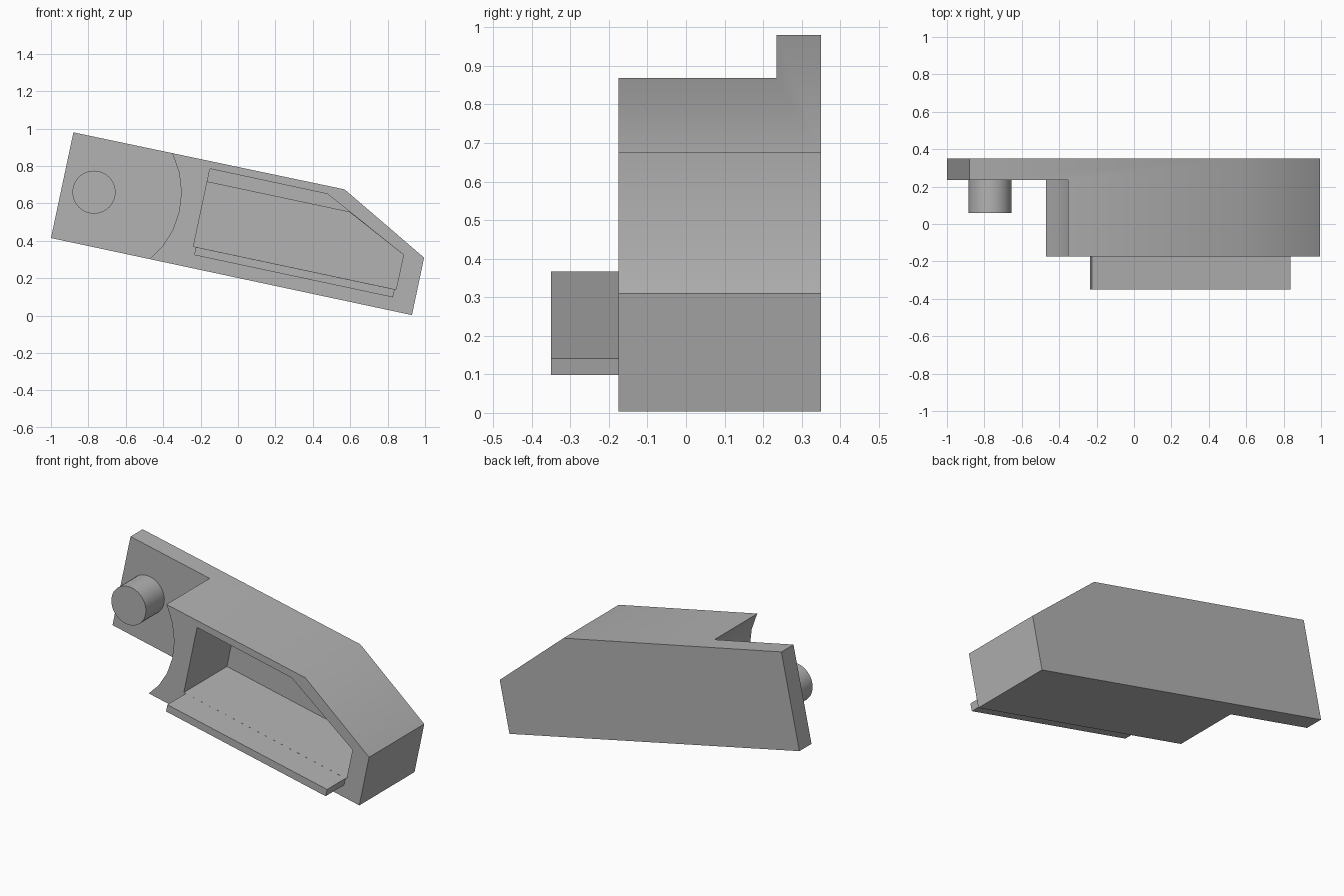
import bpy, bmesh, math

cube = bpy.data.objects.get("Cube")
if cube:
    bpy.data.objects.remove(cube, do_unlink=True)

grey = bpy.data.materials.new("plain_grey")
grey.use_nodes = True
colour = (0.45, 0.45, 0.45, 1)
grey.diffuse_color = colour
grey.node_tree.nodes["Principled BSDF"].inputs["Base Color"].default_value = colour


def prism(name, profile, y0, y1):
    """Extrude an (x, z) profile from y0 to y1."""
    bm = bmesh.new()
    face = bm.faces.new([bm.verts.new((x, y0, z)) for x, z in profile])
    new = bmesh.ops.extrude_face_region(bm, geom=[face])["geom"]
    for v in new:
        if isinstance(v, bmesh.types.BMVert):
            v.co.y = y1
    bmesh.ops.recalc_face_normals(bm, faces=bm.faces)
    mesh = bpy.data.meshes.new(name)
    bm.to_mesh(mesh)
    bm.free()
    mesh.materials.append(grey)
    obj = bpy.data.objects.new(name, mesh)
    bpy.context.collection.objects.link(obj)
    return obj


def circle(centre, radius, count):
    return [(centre[0] + radius * math.cos(math.tau * i / count),
             centre[1] + radius * math.sin(math.tau * i / count))
            for i in range(count)]


def activate(obj):
    bpy.ops.object.select_all(action='DESELECT')
    obj.select_set(True)
    bpy.context.view_layer.objects.active = obj


def cut(obj, cutter):
    cutter.hide_render = True
    activate(obj)
    mod = obj.modifiers.new("cut", 'BOOLEAN')
    mod.operation = 'DIFFERENCE'
    mod.solver = 'EXACT'
    mod.object = cutter
    bpy.ops.object.modifier_apply(modifier=mod.name)
    bpy.data.objects.remove(cutter, do_unlink=True)


FRONT, PLATE, BACK = -0.175, 0.235, 0.35
pivot = (-0.77, 0.66)

# Main housing with its sloped nose
housing = prism("housing", [(-0.88, 0.98), (0.57, 0.675), (0.995, 0.31),
                            (0.93, 0.003), (-1.0, 0.415)], FRONT, BACK)

# Round clearance around the pin, leaving the back plate
cut(housing, prism("clearance_cutter", circle(pivot, 0.467, 28), -0.4, PLATE))

# Open pocket, with a lower ceiling in its deeper half
lower = [(0.885, 0.325), (0.845, 0.14), (-0.238, 0.37)]
cut(housing, prism("pocket_cutter", [(-0.15, 0.785), (0.48, 0.65)] + lower, -0.4, 0.03))
cut(housing, prism("deep_pocket_cutter", [(-0.165, 0.715), (0.597, 0.553)] + lower, -0.4, PLATE))

# Tongue projecting from the pocket floor
tongue = prism("tongue", [(-0.225, 0.367), (0.838, 0.141), (0.828, 0.098), (-0.234, 0.324)],
               -0.35, FRONT + 0.005)

# Pivot pin on the back plate
pin = prism("pivot_pin", circle(pivot, 0.115, 40), 0.06, PLATE + 0.01)

for part in (housing, tongue, pin):
    activate(part)
    bpy.ops.object.shade_smooth_by_angle(angle=math.radians(30))
